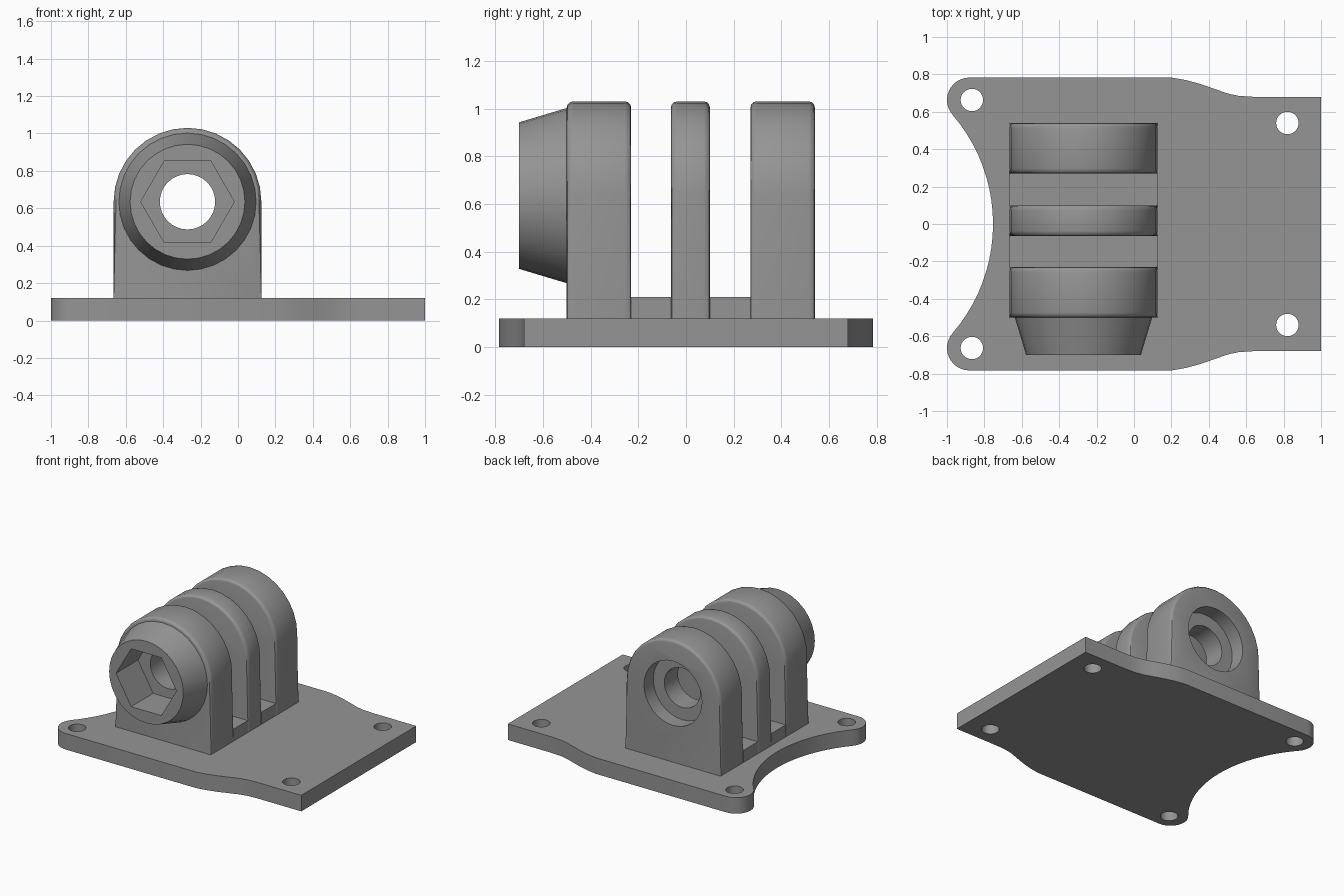
import bpy, bmesh, math
from mathutils import Matrix

if "Cube" in bpy.data.objects:
    bpy.data.objects.remove(bpy.data.objects["Cube"])

AX, AZ = -0.27, 0.635        # pivot bore axis (runs along y)
R = 0.395                    # finger radius
PLATE_T, SLOT_Z = 0.12, 0.21

grey = bpy.data.materials.new("mid grey plastic")
grey.diffuse_color = (0.3, 0.3, 0.3, 1)
grey.use_nodes = True
grey.node_tree.nodes["Principled BSDF"].inputs["Base Color"].default_value = grey.diffuse_color


def make(name, bm):
    bmesh.ops.recalc_face_normals(bm, faces=bm.faces)
    me = bpy.data.meshes.new(name)
    bm.to_mesh(me)
    bm.free()
    me.materials.append(grey)
    ob = bpy.data.objects.new(name, me)
    bpy.context.collection.objects.link(ob)
    return ob


def loft(name, rings):
    """Closed solid through equally sized rings of 3D points."""
    bm = bmesh.new()
    loops = [[bm.verts.new(p) for p in ring] for ring in rings]
    for a, b in zip(loops, loops[1:]):
        for i in range(len(a)):
            j = (i + 1) % len(a)
            bm.faces.new((a[i], a[j], b[j], b[i]))
    bm.faces.new(loops[0])
    bm.faces.new(loops[-1][::-1])
    return make(name, bm)


def circle_y(r, y, n=32):
    return [(AX + r * math.cos(2 * math.pi * i / n), y,
             AZ + r * math.sin(2 * math.pi * i / n)) for i in range(n)]


def rod_y(r0, r1, y0, y1, n=32):
    return loft("rod", [circle_y(r0, y0, n), circle_y(r1, y1, n)])


def cut(ob, *cutters):
    for c in cutters:
        m = ob.modifiers.new("cut", 'BOOLEAN')
        m.operation, m.solver, m.object = 'DIFFERENCE', 'EXACT', c
        bpy.context.view_layer.objects.active = ob
        bpy.ops.object.modifier_apply(modifier=m.name)
        bpy.data.objects.remove(c)


def smooth(ob):
    bpy.ops.object.select_all(action='DESELECT')
    ob.select_set(True)
    bpy.context.view_layer.objects.active = ob
    bpy.ops.object.shade_smooth_by_angle(angle=math.radians(30))


# base plate: half outline (y > 0), mirrored
lobe_x, lobe_y, lobe_r = -0.88, 0.663, 0.12
notch_x = -1.649
tangent = math.atan2(lobe_y, lobe_x - notch_x)
notch_r = math.hypot(lobe_x - notch_x, lobe_y) - lobe_r
half = [(1, 0.68), (0.64, 0.68), (0.56, 0.685), (0.5, 0.698), (0.44, 0.719),
        (0.36, 0.747), (0.28, 0.769), (0.2, 0.783)]
for i in range(13):          # rounded ear
    a = math.pi / 2 + (math.pi / 2 + tangent) * i / 12
    half.append((lobe_x + lobe_r * math.cos(a), lobe_y + lobe_r * math.sin(a)))
for i in range(1, 11):       # concave end
    a = tangent * (1 - i / 10)
    half.append((notch_x + notch_r * math.cos(a), notch_r * math.sin(a)))
outline = half + [(x, -y) for x, y in half[-2::-1]]
plate = loft("base_plate", [[(x, y, z) for x, y in outline] for z in (0, PLATE_T)])

# screw holes
for x, y in ((-0.867, 0.663), (0.82, 0.54)):
    for s in (1, -1):
        bm = bmesh.new()
        bmesh.ops.create_cone(bm, cap_ends=True, segments=32, radius1=0.06, radius2=0.06,
                              depth=0.6, matrix=Matrix.Translation((x, s * y, 0.05)))
        cut(plate, make("screw_cutter", bm))
smooth(plate)


def arch(y, inset):
    """Arch-shaped ring; the inset fades out towards the foot."""
    pts = [(AX + (R - inset) * math.cos(math.pi * i / 16), y,
            AZ + (R - inset) * math.sin(math.pi * i / 16)) for i in range(17)]
    return [(AX + R, y, PLATE_T)] + pts + [(AX - R, y, PLATE_T)]


def finger(name, y0, y1, b=0.026):
    steps = [(b * (1 - math.sin(t)), b * (1 - math.cos(t)))
             for t in (0, math.pi / 6, math.pi / 3, math.pi / 2)]
    rings = [arch(y0 + dy, ins) for ins, dy in steps]
    rings += [arch(y1 - dy, ins) for ins, dy in reversed(steps)]
    return loft(name, rings)


# three fingers with a shared bore
BORE = 0.148
front = finger("front_finger", -0.50, -0.23)
cut(front, rod_y(BORE, BORE, -0.9, 0), rod_y(0.25, 0.25, -0.9, -0.44, 6))
middle = finger("middle_finger", -0.063, 0.10)
cut(middle, rod_y(BORE, BORE, -0.3, 0.3))
rear = finger("rear_finger", 0.27, 0.54)
cut(rear, rod_y(BORE, BORE, 0, 0.9), rod_y(0.24, 0.24, 0.43, 0.9))

# tapered nut housing with hexagonal pocket
nose = rod_y(0.307, 0.367, -0.70, -0.50)
nose.name = "nut_housing"
cut(nose, rod_y(0.25, 0.25, -0.9, -0.3, 6))
for ob in (front, middle, rear, nose):
    smooth(ob)

# slot floors between the fingers
for name, y0, y1 in (("front_slot_floor", -0.23, -0.063), ("rear_slot_floor", 0.10, 0.27)):
    loft(name, [[(AX - R, y, PLATE_T), (AX + R, y, PLATE_T),
                 (AX + R, y, SLOT_Z), (AX - R, y, SLOT_Z)] for y in (y0, y1)])
